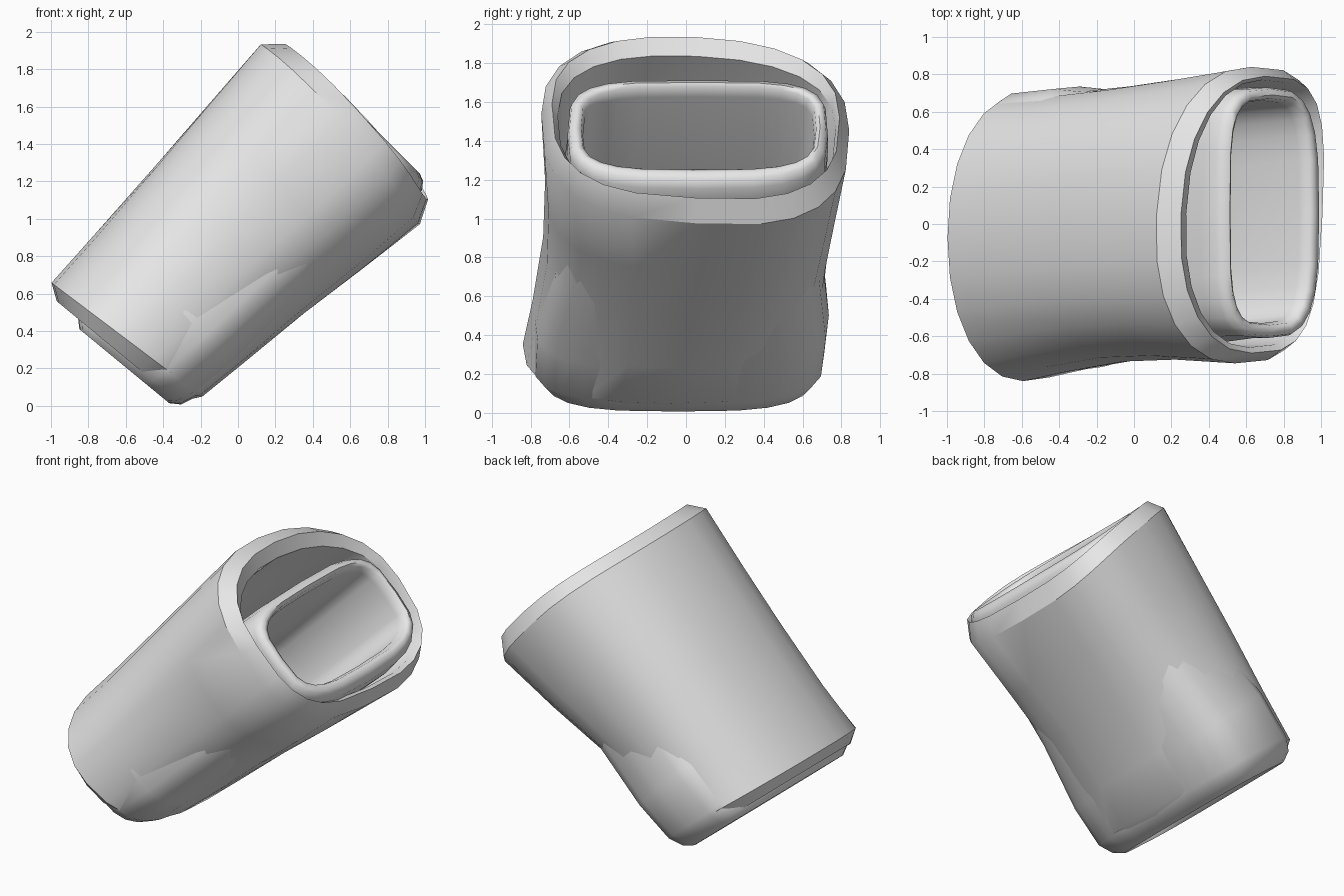
import bpy, bmesh, math
from mathutils import Vector

cube = bpy.data.objects.get("Cube")
if cube:
    bpy.data.objects.remove(cube, do_unlink=True)

grey = bpy.data.materials.new("light grey")
grey.use_nodes = True
grey.diffuse_color = (0.8, 0.8, 0.8, 1)
grey.node_tree.nodes["Principled BSDF"].inputs["Base Color"].default_value = (0.8, 0.8, 0.8, 1)

# Leaning frame: ALONG runs up the tube, ACROSS runs through its thickness
ALONG = Vector((1, 0, 1)).normalized()
ACROSS = Vector((-1, 0, 1)).normalized()


def section(u, w0, w1, y0, y1, upper, lower, tilt=0, shear=0, bow=0, sides=24):
    """Rounded outline at height u; upper and lower set how square each half is."""
    points = []
    for i in range(sides):
        a = 2 * math.pi * i / sides
        c, s = math.cos(a), math.sin(a)
        power = upper if s > 0 else lower
        py = math.copysign(abs(c) ** (2 / power), c)
        pw = math.copysign(abs(s) ** (2 / power), s)
        y = (y0 + y1) / 2 + py * (y1 - y0) / 2
        w = (w0 + w1) / 2 + pw * (w1 - w0) / 2 + shear * py
        height = u + tilt * pw + bow * c * c
        points.append(ALONG * height + ACROSS * w + Vector((0, y, 0)))
    return points


def closed_loft(name, sections, angle):
    """Skin the outlines in order and join the last back to the first."""
    bm = bmesh.new()
    rings = [[bm.verts.new(p) for p in section(*s)] for s in sections]
    for r, ring in enumerate(rings):
        nxt = rings[(r + 1) % len(rings)]
        for i in range(len(ring)):
            j = (i + 1) % len(ring)
            bm.faces.new((ring[i], ring[j], nxt[j], nxt[i]))
    bmesh.ops.recalc_face_normals(bm, faces=bm.faces)
    mesh = bpy.data.meshes.new(name)
    bm.to_mesh(mesh)
    bm.free()
    obj = bpy.data.objects.new(name, mesh)
    bpy.context.collection.objects.link(obj)
    mesh.materials.append(grey)
    bpy.ops.object.select_all(action="DESELECT")
    obj.select_set(True)
    bpy.context.view_layer.objects.active = obj
    bpy.ops.object.shade_smooth_by_angle(angle=math.radians(angle))


# Outer sleeve: outside going up, bevelled rim, then the inside going down
closed_loft("outer_sleeve", [
    (-0.25, 0.24, 1.08, -0.76, 0.62, 2.1, 2.6, -0.04),
    (-0.17, 0.17, 1.17, -0.84, 0.69, 2.1, 2.6, -0.07),
    (0.15, 0.14, 1.19, -0.79, 0.70, 2.2, 2.5, -0.04),
    (0.6, 0.10, 1.22, -0.735, 0.735, 2.4, 2.6, 0, -0.02),
    (1.0, 0.05, 1.25, -0.725, 0.78, 2.4, 2.9, 0.02, -0.04),
    (1.41, 0.01, 1.28, -0.745, 0.84, 2.3, 3.1, 0.04, -0.06, 0.06),
    (1.52, 0.07, 1.19, -0.69, 0.79, 2.3, 3.1, 0.025, -0.05, 0.05),
    (1.47, 0.10, 1.10, -0.66, 0.77, 2.3, 3.1, 0.025, -0.05, 0.05),
    (0.6, 0.16, 1.14, -0.66, 0.66, 2.4, 2.6, 0, -0.02),
    (-0.12, 0.25, 1.05, -0.73, 0.60, 2.1, 2.6, -0.05),
], 30)

# Inner liner: boxier tube with rounded rims, bulging through the sleeve low down
closed_loft("inner_liner", [
    (-0.28, 0.27, 0.89, -0.68, 0.60, 4, 3.3, -0.03),
    (-0.24, 0.22, 0.94, -0.74, 0.66, 4, 3.3, -0.03),
    (-0.15, 0.19, 0.95, -0.79, 0.71, 4, 3.3, -0.03),
    (0.15, 0.17, 0.95, -0.78, 0.735, 4, 3.3),
    (0.6, 0.15, 0.93, -0.69, 0.70, 4, 3.2),
    (1.40, 0.11, 0.90, -0.61, 0.73, 4, 3.2),
    (1.51, 0.12, 0.89, -0.61, 0.73, 4, 3.2),
    (1.55, 0.15, 0.87, -0.60, 0.72, 4, 3.2),
    (1.565, 0.19, 0.84, -0.57, 0.69, 4, 3.4),
    (1.55, 0.22, 0.82, -0.54, 0.67, 4, 3.6),
    (1.49, 0.24, 0.81, -0.53, 0.66, 4, 3.6),
    (0.6, 0.24, 0.81, -0.60, 0.61, 4, 3.3),
    (-0.12, 0.30, 0.84, -0.70, 0.62, 4, 3.3, -0.03),
    (-0.24, 0.30, 0.86, -0.66, 0.58, 4, 3.3, -0.03),
], 60)
